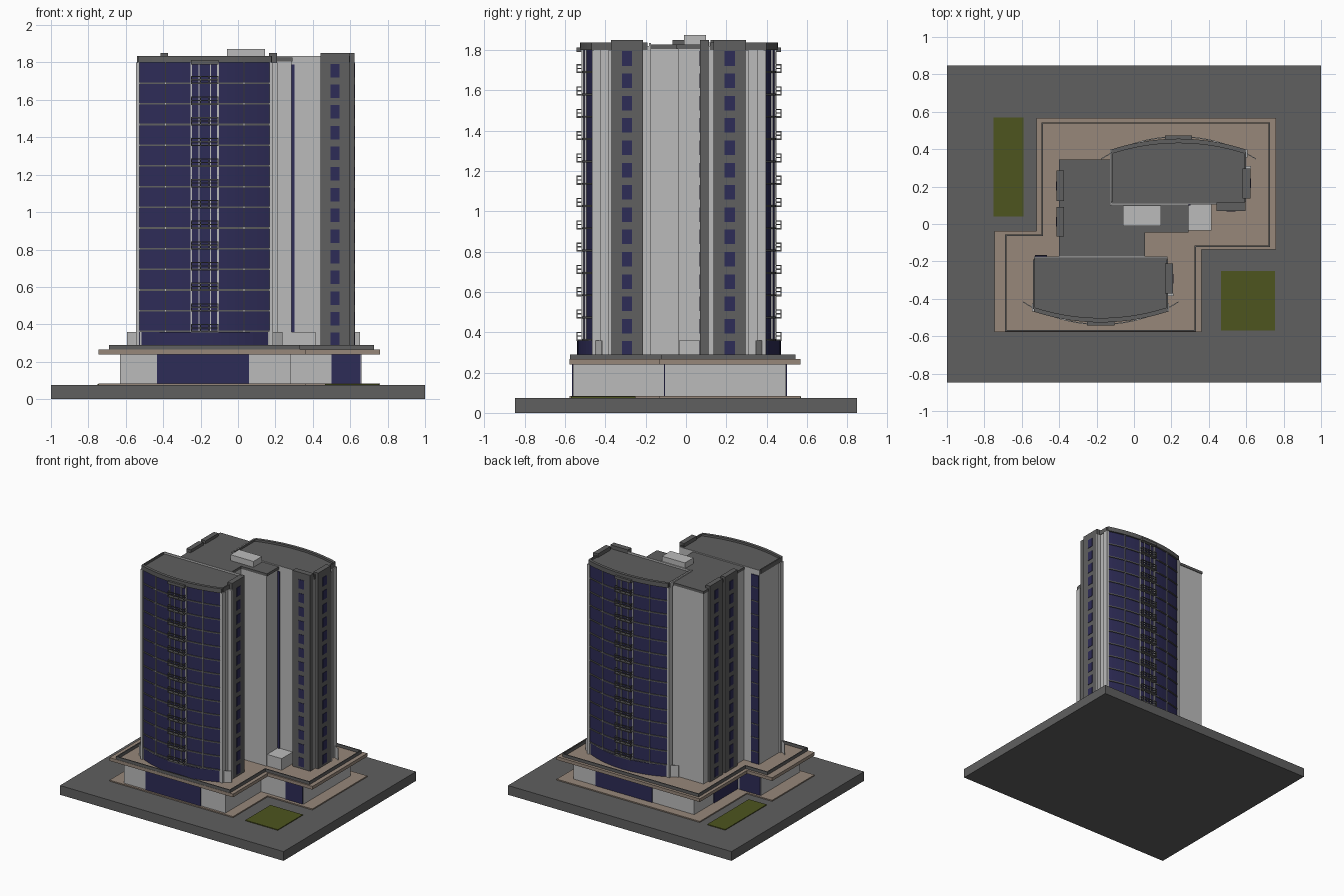
import bpy, bmesh, math

if "Cube" in bpy.data.objects:
    bpy.data.objects.remove(bpy.data.objects["Cube"])

def material(name, r, g, b):
    m = bpy.data.materials.new(name)
    m.diffuse_color = (r, g, b, 1)
    m.use_nodes = True
    m.node_tree.nodes["Principled BSDF"].inputs["Base Color"].default_value = m.diffuse_color
    return m

GREY = material("dark_grey", 0.115, 0.115, 0.115)
LIGHT = material("light_grey", 0.50, 0.50, 0.50)
BEIGE = material("beige_stone", 0.31, 0.245, 0.195)
GLASS = material("blue_glass", 0.027, 0.025, 0.095)
GREEN = material("lawn_green", 0.075, 0.09, 0.013)

def same(p):
    return p

def turned(p):  # the back wing is the front wing turned half round
    return (0.06 - p[0], -0.07 - p[1])

def build(name, mats, prisms, T=same, rule=None):
    """One object from vertical prisms (outline, z0, z1); rule(normal, centre) picks material."""
    bm = bmesh.new()
    for pts, z0, z1 in prisms:
        pts = [T(p) for p in pts]
        lo = [bm.verts.new((x, y, z0)) for x, y in pts]
        hi = [bm.verts.new((x, y, z1)) for x, y in pts]
        bm.faces.new(lo[::-1])
        bm.faces.new(hi)
        n = len(pts)
        for i in range(n):
            j = (i + 1) % n
            bm.faces.new((lo[i], lo[j], hi[j], hi[i]))
    bmesh.ops.recalc_face_normals(bm, faces=bm.faces)
    if rule:
        for f in bm.faces:
            f.material_index = rule(f.normal, f.calc_center_median())
    me = bpy.data.meshes.new(name)
    bm.to_mesh(me)
    bm.free()
    for m in mats:
        me.materials.append(m)
    ob = bpy.data.objects.new(name, me)
    bpy.context.collection.objects.link(ob)
    return ob

def rect(x0, x1, y0, y1):
    return [(x0, y0), (x1, y0), (x1, y1), (x0, y1)]

def box(x0, x1, y0, y1, z0, z1):
    return (rect(x0, x1, y0, y1), z0, z1)

def arc(cx, half, y_end, y_mid, n=18):
    """Points left to right on a circular arc bulging to -y."""
    s = y_end - y_mid
    r = (half * half + s * s) / (2 * s)
    a = math.asin(half / r)
    return [(cx + r * math.sin(t), y_mid + r - r * math.cos(t))
            for t in (a * (2 * i / n - 1) for i in range(n + 1))]

def shift(pts, d):
    return [(x, y + d) for x, y in pts]

def roof_rule(n, c):
    return 1 if n.z > 0.5 else 0

# ---- site ----
build("site_slab", [GREY], [box(-1, 1, -0.847, 0.847, 0, 0.075)])
build("lawns", [GREEN], [box(-0.75, -0.59, 0.04, 0.57, 0.075, 0.081),
                         box(0.465, 0.755, -0.57, -0.25, 0.075, 0.081)])

# ---- podium ----
def stepped(x0, x1, x2, x3, y0, y1, y2, y3):
    return [(x0, y0), (x2, y0), (x2, y1), (x3, y1), (x3, y3), (x1, y3), (x1, y2), (x0, y2)]

outer = stepped(-0.745, -0.52, 0.36, 0.76, -0.578, -0.135, -0.037, 0.567)
build("paving", [BEIGE], [(outer, 0.075, 0.084)])
build("podium_walls", [LIGHT],
      [(stepped(-0.63, -0.42, 0.28, 0.66, -0.56, -0.105, -0.06, 0.495), 0.08, 0.245)])
build("podium_canopy", [BEIGE], [(outer, 0.24, 0.266)])
build("podium_glazing", [GLASS], [
    box(-0.433, 0.06, -0.565, -0.555, 0.084, 0.24),
    box(0.50, 0.655, -0.11, -0.10, 0.084, 0.24),
    box(-0.045, 0.46, 0.49, 0.50, 0.084, 0.24),
    box(-0.425, -0.415, -0.06, 0.25, 0.084, 0.24),
    box(-0.625, -0.44, -0.065, -0.055, 0.084, 0.24)])

# parapet: thin walls along the canopy edge
ring = stepped(-0.685, -0.49, 0.327, 0.722, -0.572, -0.12, -0.06, 0.54)
walls = []
for i, (ax, ay) in enumerate(ring):
    bx, by = ring[(i + 1) % len(ring)]
    t = 0.004
    walls.append(box(min(ax, bx) - t, max(ax, bx) + t, min(ay, by) - t, max(ay, by) + t, 0.264, 0.29))
build("podium_parapet", [GREY], walls)

# ---- tower ----
TOP, PITCH = 1.82, 0.1106
CX, HALF, YE, YM = -0.178, 0.357, -0.455, -0.512
face = arc(CX, HALF, YE, YM)
floors = [1.69 - PITCH * k for k in range(13)]

def strip(d_out, d_in, z0, z1):
    return (shift(face, -d_out) + shift(face, d_in)[::-1], z0, z1)

def face_y(x):
    return min(face, key=lambda p: abs(p[0] - x))[1]

def wing(tag, T):
    sign = 1 if T is same else -1
    body = face + [(CX + HALF, -0.175), (CX - HALF, -0.175)]

    def rule(n, c):
        if n.z > 0.5:
            return 1
        y = c.y if sign > 0 else -0.07 - c.y
        return 2 if n.y * sign < -0.5 and y < -0.4 else 0
    build(tag + "_wing_body", [LIGHT, GREY, GLASS], [(body, 0.262, TOP)], T, rule)
    # floor bands, cornice and roof edge
    build(tag + "_floor_bands", [GREY],
          [strip(0.007, 0.005, z - 0.005, z + 0.004) for z in floors], T)
    build(tag + "_cornice", [GREY], [
        strip(0.014, 0.01, 1.80, 1.836),
        box(CX - HALF - 0.004, CX - HALF + 0.006, YE, -0.19, 1.80, 1.836),
        box(CX + HALF - 0.006, CX + HALF + 0.004, YE, -0.19, 1.80, 1.836),
        box(-0.25, -0.105, -0.542, -0.49, 1.79, 1.812)], T)
    build(tag + "_roof_upstand", [LIGHT],
          [box(CX - HALF, CX + HALF, -0.183, -0.174, 1.80, 1.834)], T)
    # vertical mullions and end fins
    mull = []
    for d, w in ((0.072, 0.005), (0.03, 0.003), (0.21, 0.002)):
        for x in (CX - d, CX + d):
            y = face_y(x)
            mull.append(box(x - w, x + w, y - 0.008, y + 0.02, 0.264, 1.80))
    for x in (CX - HALF, CX + HALF):
        mull.append(box(x - 0.011, x + 0.009, YE - 0.012, YE + 0.03, 0.264, 1.80))
    build(tag + "_mullions", [LIGHT], mull, T)
    # balconies
    parts = []
    x0, x1, yf = -0.25, -0.105, -0.543
    for z in floors:
        parts.append(box(x0, x1, yf, -0.495, z - 0.006, z + 0.002))
        for h in (0.018, 0.036):
            parts.append(box(x0, x1, yf, yf + 0.005, z + h - 0.003, z + h + 0.003))
            for x in (x0, x1 - 0.005):
                parts.append(box(x, x + 0.005, yf, -0.50, z + h - 0.003, z + h + 0.003))
        for i in range(4):
            x = x0 + i * (x1 - x0 - 0.005) / 3
            parts.append(box(x, x + 0.005, yf, yf + 0.005, z, z + 0.036))
    build(tag + "_balconies", [GREY], parts, T)
    # low curved terrace wall at the foot of the facade
    low = arc(CX, 0.415, -0.42, -0.54, 20)
    build(tag + "_terrace_wall", [LIGHT, GLASS],
          [(low + shift(low, 0.006)[::-1], 0.264, 0.36)], T,
          lambda n, c: 1 if abs(c.x - T((CX, 0))[0]) < 0.355 and abs(n.z) < 0.5 else 0)

wing("front", same)
wing("back", turned)

# core between the wings
build("core", [LIGHT, GREY], [([(-0.395, -0.2), (0.055, -0.2), (0.055, -0.04), (0.285, -0.04),
      (0.285, 0.12), (-0.1, 0.12), (-0.1, 0.34), (-0.395, 0.34)], 0.262, 1.815)], rule=roof_rule)
build("core_roof_edge", [GREY], [box(0.05, 0.292, -0.046, 0.104, 1.805, 1.826),
                                 box(-0.40, 0.06, -0.174, 0.104, 1.805, 1.826),
                                 box(-0.40, -0.126, 0.10, 0.345, 1.805, 1.826)])
build("wing_side_upstand", [LIGHT], [box(-0.129, -0.121, 0.10, 0.38, 1.80, 1.836)])
build("penthouse", [LIGHT], [box(-0.06, 0.145, -0.01, 0.10, 1.815, 1.873)])
build("entry_box", [LIGHT], [box(0.27, 0.415, -0.035, 0.105, 0.264, 0.36)])
build("stair_glass_strips", [GLASS], [box(0.286, 0.303, 0.098, 0.11, 0.264, 1.79),
                                      box(-0.53, -0.465, -0.18, -0.169, 0.264, 1.79)])
build("stair_bands", [GREY], [box(-0.53, -0.465, -0.18, -0.166, z - 0.004, z + 0.004) for z in floors])

# ---- dark piers with a column of windows: x0, x1, y0, y1, outward direction ----
piers = {"front_wing_pier": (0.165, 0.208, -0.372, -0.212, (1, 0)),
         "back_wing_pier": (0.58, 0.622, 0.137, 0.297, (1, 0)),
         "south_pier": (0.44, 0.597, 0.07, 0.115, (0, -1)),
         "core_pier_north": (-0.415, -0.375, 0.122, 0.285, (-1, 0)),
         "core_pier_south": (-0.415, -0.375, -0.068, 0.092, (-1, 0))}
for name, (x0, x1, y0, y1, (dx, dy)) in piers.items():
    build(name, [GREY], [box(x0, x1, y0, y1, 0.264, 1.85)])
    panes = []
    for k in range(14):
        z = 1.757 - PITCH * k
        mx, my = (x0 + x1) / 2, (y0 + y1) / 2
        if dx:
            xe = x1 if dx > 0 else x0
            panes.append(box(xe - 0.003, xe + 0.003, my - 0.025, my + 0.025, z - 0.036, z + 0.036))
        else:
            panes.append(box(mx - 0.025, mx + 0.025, y0 - 0.003, y0 + 0.003, z - 0.036, z + 0.036))
    build(name + "_windows", [GLASS], panes)

# light fins beside the side piers
build("pier_fins", [LIGHT], [box(0.165, 0.212, -0.384, -0.372, 0.264, 1.80),
                             box(0.58, 0.626, 0.297, 0.309, 0.264, 1.80)])
